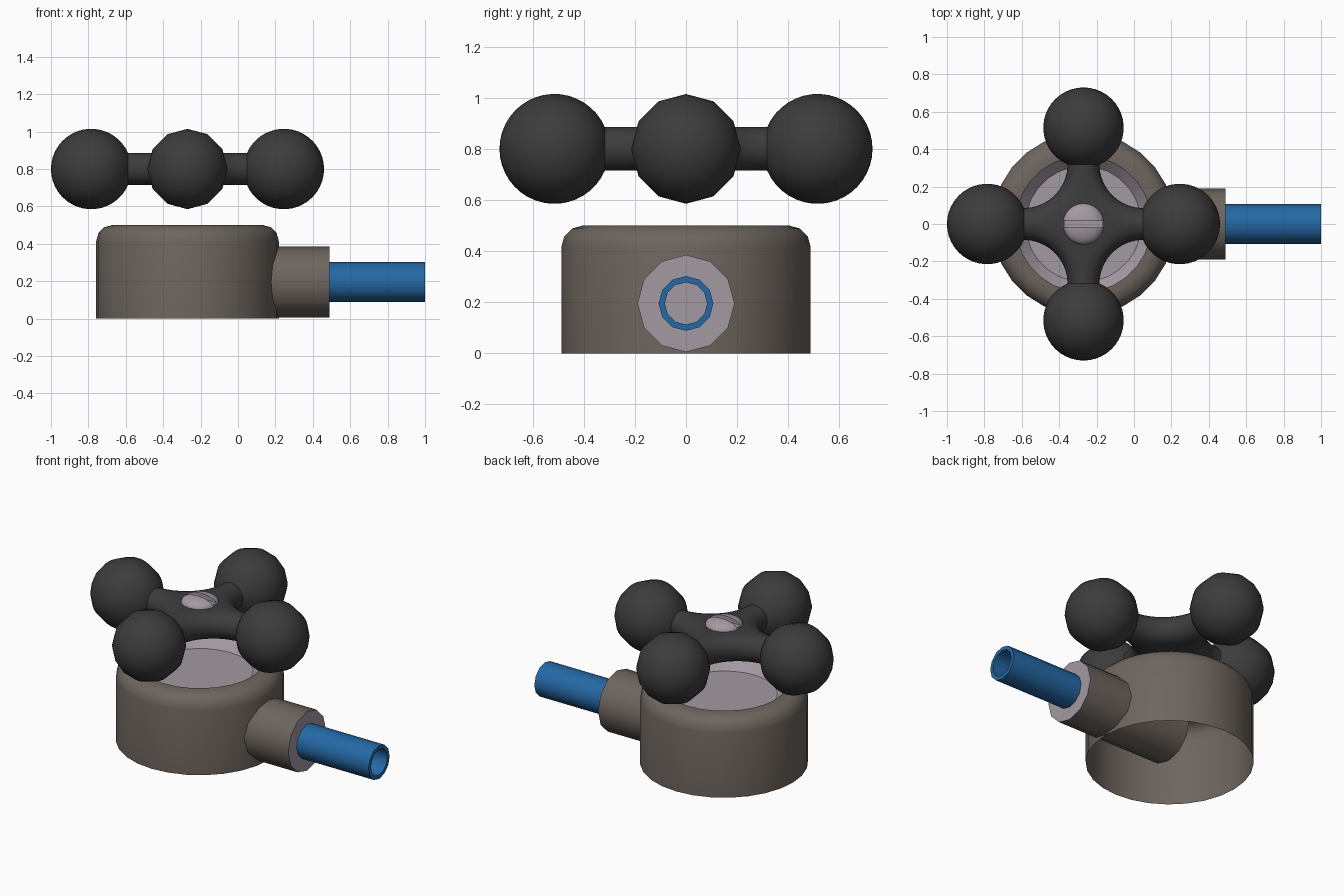
import bpy, bmesh
from math import sin, cos, pi, radians, asin
from mathutils import Matrix, Vector

cube = bpy.data.objects.get("Cube")
if cube:
    bpy.data.objects.remove(cube, do_unlink=True)

AXIS_X = -0.27          # vertical axis of body and handle
HANDLE_Z = 0.80
PIPE_Z = 0.195


def material(name, rgb):
    m = bpy.data.materials.new(name)
    m.use_nodes = True
    color = (*rgb, 1)
    m.diffuse_color = color
    bsdf = m.node_tree.nodes["Principled BSDF"]
    bsdf.inputs["Base Color"].default_value = color
    bsdf.inputs["Roughness"].default_value = 0.6
    return m


brown = material("brown metal", (0.155, 0.13, 0.112))
mauve = material("pale mauve metal", (0.37, 0.32, 0.365))
blue = material("blue pipe", (0.018, 0.14, 0.38))
black = material("black rubber", (0.045, 0.045, 0.045))


def finish(name, bm, mats, matrix):
    bmesh.ops.remove_doubles(bm, verts=bm.verts, dist=1e-5)
    me = bpy.data.meshes.new(name)
    bm.to_mesh(me)
    bm.free()
    me.transform(matrix)
    for m in mats:
        me.materials.append(m)
    me.shade_smooth()
    me.set_sharp_from_angle(angle=radians(40))
    ob = bpy.data.objects.new(name, me)
    bpy.context.collection.objects.link(ob)
    return ob


def lathe_mesh(profile, sides, span_mats=None):
    """Spin (radius, height) points around z; one material index per span."""
    bm = bmesh.new()
    rings = []
    for r, h in profile:
        if r == 0:
            rings.append([bm.verts.new((0, 0, h))] * sides)
        else:
            rings.append([bm.verts.new((r * cos(2 * pi * i / sides), r * sin(2 * pi * i / sides), h))
                          for i in range(sides)])
    for k, (lo, hi) in enumerate(zip(rings, rings[1:])):
        for i in range(sides):
            j = (i + 1) % sides
            corners = list(dict.fromkeys((lo[i], lo[j], hi[j], hi[i])))
            face = bm.faces.new(corners)
            face.material_index = span_mats[k] if span_mats else 0
    return bm


def lathe(name, profile, sides, mats, matrix, span_mats=None):
    return finish(name, lathe_mesh(profile, sides, span_mats), mats, matrix)


TO_X = Matrix.Rotation(pi / 2, 4, 'Y')
handle_place = Matrix.Translation((AXIS_X, 0, HANDLE_Z))
pipe_place = Matrix.Translation((0, 0, PIPE_Z)) @ TO_X

# Body: open underneath, rounded shoulder, shallow dish on top
outer, shoulder = 0.488, 0.085
body = [(outer, 0)]
for k in range(4):
    a = k * pi / 6
    body.append((outer - shoulder + shoulder * cos(a), 0.5 - shoulder + shoulder * sin(a)))
body += [(0.365, 0.5), (0.31, 0.44), (0, 0.44)]
lathe("body", body, 28, [brown, mauve], Matrix.Translation((AXIS_X, 0, 0)),
      [0] * 5 + [1, 1])

# Side nozzle with pale end face, and the pipe in it
lathe("nozzle", [(0, -0.26), (0.19, -0.26), (0.19, 0.49), (0, 0.49)], 12,
      [brown, mauve], pipe_place, [0, 0, 1])
lathe("pipe", [(0.107, 0.485), (0.107, 1), (0.083, 1), (0.083, 0.485)], 12,
      [blue], pipe_place)

# Four handle balls, open at the neck
BALL, REACH, ARM = 0.215, 0.515, 0.085
start = asin(ARM / BALL)
steps = 18
ball = []
for k in range(steps):
    a = start + (pi - start) * k / steps
    ball.append((BALL * sin(a), REACH - BALL * cos(a)))
ball.append((0, REACH + BALL))
for k, side in enumerate(("left", "back", "right", "front")):
    turn = Matrix.Rotation(k * pi / 2, 4, 'Z')
    lathe("handle_ball_" + side, ball, 12, [black], handle_place @ turn @ TO_X)

# Cross hub: round-edged arms joined by sweeping quarter fillets
R, N, S = 0.32, 10, 6
bm = bmesh.new()
top, bottom = [], []
for q in range(4):
    turn = Matrix.Rotation(q * pi / 2, 3, 'Z')
    grid = []
    for i in range(N + 1):
        t = i * pi / 2 / N
        row = []
        for s in range(S + 1):
            phi = -pi / 2 + s * pi / S
            d = R - ARM * cos(phi)
            row.append(bm.verts.new(turn @ Vector((R - d * sin(t), R - d * cos(t), ARM * sin(phi)))))
        grid.append(row)
    for a, b in zip(grid, grid[1:]):
        for s in range(S):
            bm.faces.new((a[s], b[s], b[s + 1], a[s + 1]))
    top += [row[-1] for row in grid[:-1]]
    bottom += [row[0] for row in grid[:-1]]
bm.faces.new(top)
bm.faces.new(bottom[::-1])
finish("handle_hub", bm, [black], handle_place)

# Domed screw head, split in two halves by the slot, with a slot floor
screw_place = Matrix.Translation((AXIS_X, 0, HANDLE_Z + ARM))
HEAD, RISE, SLOT = 0.11, 0.045, 0.02
dome = [(0, -0.01), (HEAD, -0.01)]
dome += [(HEAD * cos(k * pi / 12), RISE * sin(k * pi / 12)) for k in range(6)] + [(0, RISE)]
for side, name in ((1, "back"), (-1, "front")):
    bm = lathe_mesh(dome, 24)
    cut = bmesh.ops.bisect_plane(bm, geom=bm.verts[:] + bm.edges[:] + bm.faces[:],
                                 plane_co=(0, side * SLOT, 0), plane_no=(0, side, 0),
                                 clear_inner=True)
    edges = [e for e in cut["geom_cut"] if isinstance(e, bmesh.types.BMEdge)]
    bmesh.ops.holes_fill(bm, edges=edges)
    bmesh.ops.recalc_face_normals(bm, faces=bm.faces)
    finish("screw_head_" + name, bm, [mauve], screw_place)
bm = bmesh.new()
bmesh.ops.create_cube(bm, size=1, matrix=Matrix.Translation((0, 0, 0.002))
                      @ Matrix.Diagonal((2 * HEAD - 0.01, 2 * SLOT, 0.02, 1)))
finish("screw_slot_floor", bm, [mauve], screw_place)
